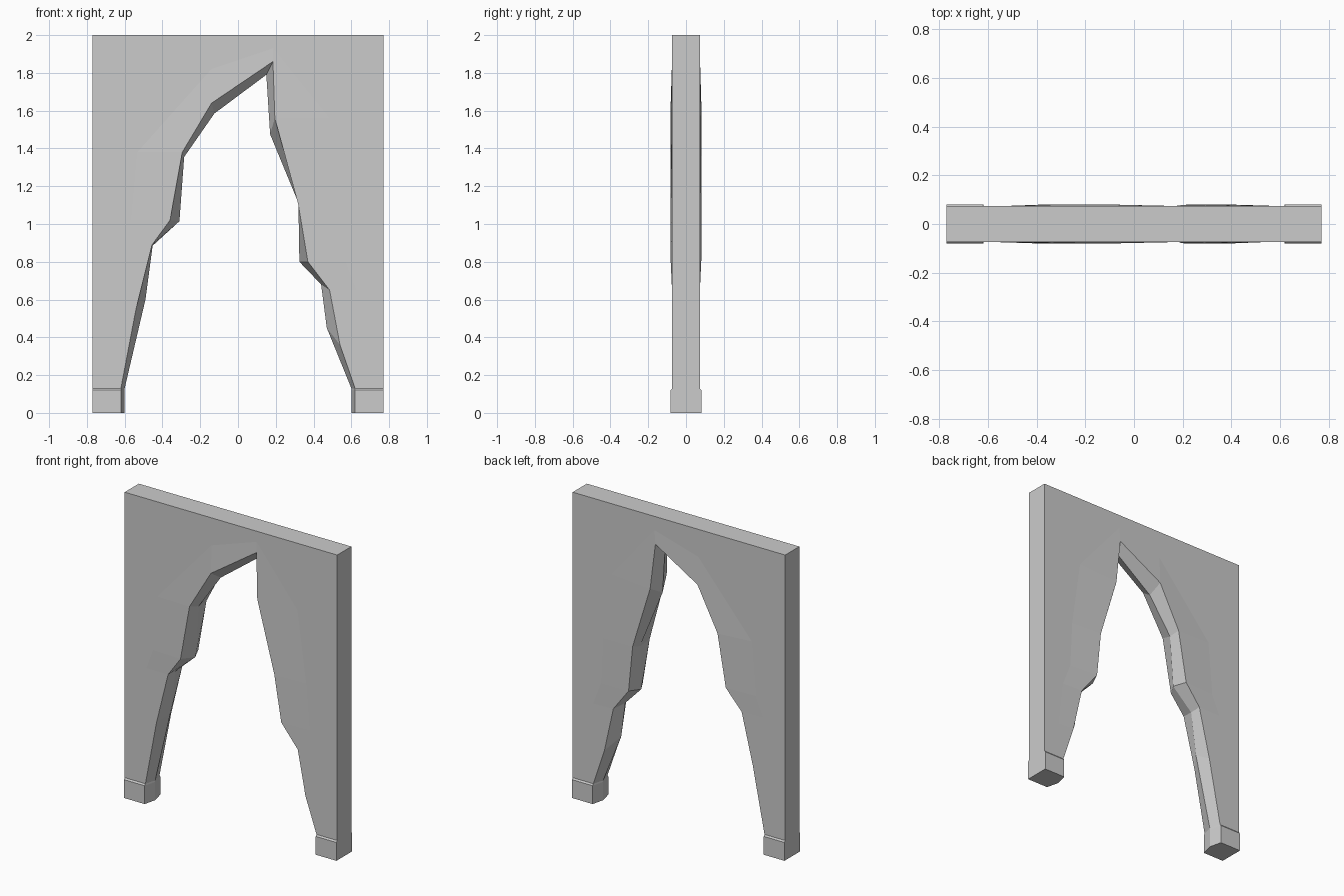
import bpy, bmesh

if "Cube" in bpy.data.objects:
    bpy.data.objects.remove(bpy.data.objects["Cube"])

W, H, Y = 0.77, 2.0, 0.073      # half width, height, half thickness of wall
FOOT_Z, FOOT_Y = 0.12, 0.081

# Ragged opening outline, left foot -> apex -> right foot: front, middle, back
front = [(-.62, .13), (-.54, .55), (-.455, .89), (-.36, 1.02), (-.295, 1.38), (-.14, 1.64),
         (.185, 1.86), (.195, 1.56), (.32, 1.10), (.37, .80), (.485, .65), (.54, .36), (.62, .13)]
middle = [(-.60, .13), (-.49, .60), (-.452, .885), (-.31, 1.015), (-.285, 1.355), (-.125, 1.585),
          (.15, 1.79), (.17, 1.475), (.333, 1.08), (.325, .80), (.44, .68), (.47, .45), (.60, .13)]
back = [(-.62, .13), (-.535, .56), (-.455, .89), (-.345, 1.02), (-.285, 1.36), (-.14, 1.64),
        (.17, 1.82), (.205, 1.52), (.33, 1.11), (.36, .81), (.475, .66), (.54, .37), (.62, .13)]
bulge = [.073, .073, .074, .081, .081, .081, .074, .079, .081, .081, .074, .073, .073]
outer = [(-W, z) for _, z in front[:5]] + [(-.14, H), (.185, H)] + [(W, z) for _, z in front[7:]]


def finish(name, bm):
    bmesh.ops.recalc_face_normals(bm, faces=bm.faces)
    mesh = bpy.data.meshes.new(name)
    bm.to_mesh(mesh)
    bm.free()
    obj = bpy.data.objects.new(name, mesh)
    bpy.context.collection.objects.link(obj)
    return obj


# Wall with broken arch opening: rows of vertices running around the opening
bm = bmesh.new()


def row(points, ys):
    return [bm.verts.new((x, y, z)) for (x, z), y in zip(points, ys)]


def ring(edge):
    return [((a + c) / 2, b + (d - b) / 2) for (a, b), (c, d) in zip(edge, outer)]


n = len(front)
flat = [Y] * n
neg = lambda values: [-v for v in values]
rows = [row(outer, neg(flat)), row(ring(front), neg(flat)), row(front, neg(bulge)),
        row(middle, [0] * n), row(back, bulge), row(ring(back), flat), row(outer, flat)]
corners = {4: [bm.verts.new((-W, y, H)) for y in (-Y, Y)],
           6: [bm.verts.new((W, y, H)) for y in (-Y, Y)]}
f, b = rows[0], rows[-1]
for i in range(n - 1):
    for r, (p, q) in enumerate(zip(rows, rows[1:])):
        loop = [p[i], p[i + 1], q[i + 1], q[i]]
        if i in corners and r == 0:
            loop.insert(1, corners[i][0])
        if i in corners and r == 5:
            loop.insert(3, corners[i][1])
        bm.faces.new(loop)
    # outside ends and top
    if i in corners:
        cf, cb = corners[i]
        bm.faces.new([f[i], cf, cb, b[i]])
        bm.faces.new([cf, f[i + 1], b[i + 1], cb])
    else:
        bm.faces.new([f[i], f[i + 1], b[i + 1], b[i]])
for i in (0, n - 1):            # undersides resting on the feet
    bm.faces.new([r[i] for r in rows])
finish("broken_arch_wall", bm)

# Feet: pointed block with a thin sloped top edge
for side, name in ((-1, "left_foot"), (1, "right_foot")):
    bm = bmesh.new()
    levels = []
    for z, y in ((0, FOOT_Y), (FOOT_Z, FOOT_Y), (FOOT_Z + .01, Y)):
        pts = [(W, -y), (.62, -y), (.60, 0), (.62, y), (W, y)]
        levels.append([bm.verts.new((side * px, py, z)) for px, py in pts])
    for lo, hi in zip(levels, levels[1:]):
        for i in range(5):
            j = (i + 1) % 5
            bm.faces.new([lo[i], lo[j], hi[j], hi[i]])
    bm.faces.new(levels[0])
    bm.faces.new(levels[-1])
    finish(name, bm)
